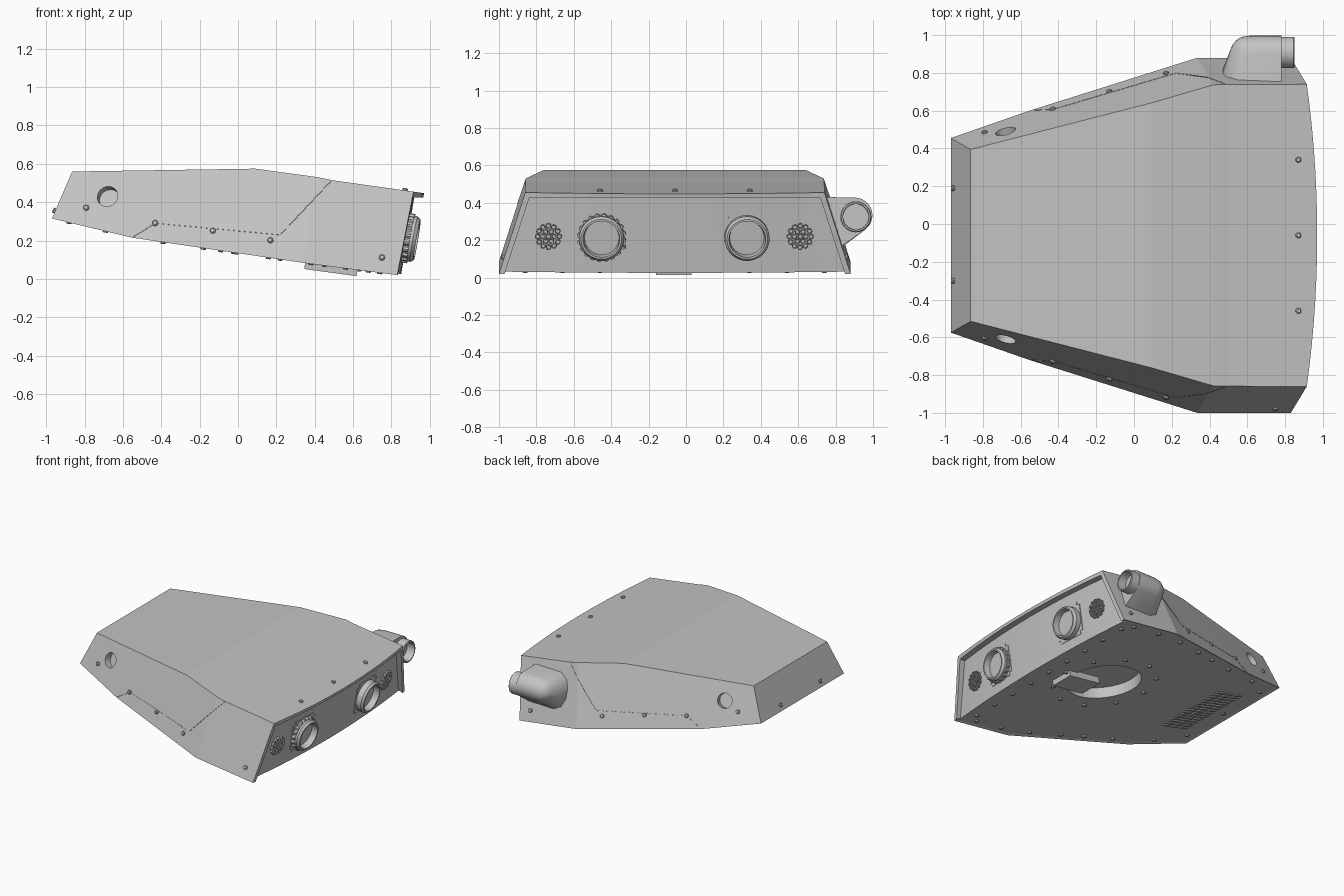
import bpy, bmesh, math
from mathutils import Vector, Matrix

if "Cube" in bpy.data.objects:
    bpy.data.objects.remove(bpy.data.objects["Cube"], do_unlink=True)

grey = bpy.data.materials.new("light_grey")
grey.use_nodes = True
colour = (0.55, 0.55, 0.55, 1)
grey.diffuse_color = colour
next(n for n in grey.node_tree.nodes if n.type == 'BSDF_PRINCIPLED').inputs["Base Color"].default_value = colour

MID = -0.06  # y of the housing's centre line


def finish(bm, name, smooth=False, cutter=False):
    bmesh.ops.remove_doubles(bm, verts=bm.verts, dist=0.0001)
    bmesh.ops.recalc_face_normals(bm, faces=bm.faces)
    me = bpy.data.meshes.new(name)
    bm.to_mesh(me)
    bm.free()
    me.materials.append(grey)
    ob = bpy.data.objects.new(name, me)
    bpy.context.collection.objects.link(ob)
    if smooth:
        bpy.ops.object.select_all(action='DESELECT')
        ob.select_set(True)
        bpy.context.view_layer.objects.active = ob
        bpy.ops.object.shade_smooth_by_angle(angle=math.radians(35))
    if cutter:
        ob.hide_render = True
        ob.hide_set(True)
    return ob


def frame(loc, normal):
    return Matrix.Translation(loc) @ Vector(normal).to_track_quat('Z', 'Y').to_matrix().to_4x4()


def lathe(bm, profile, loc, normal, seg=24, tooth=0.0):
    # revolve (radius, height) points about the normal
    m = frame(loc, normal)
    rings = []
    for r, h in profile:
        ring = []
        for i in range(seg):
            a = math.tau * i / seg
            rr = r * (1 + tooth * ((i // 2) % 2))
            ring.append(bm.verts.new(m @ Vector((rr * math.cos(a), rr * math.sin(a), h))))
        rings.append(ring)
    for a, b in zip(rings, rings[1:]):
        for i in range(seg):
            j = (i + 1) % seg
            bm.faces.new((a[i], a[j], b[j], b[i]))


def box(bm, loc, size, normal=(0, 0, 1), tilt=0.0):
    m = Matrix.Translation(loc) @ Matrix.Rotation(tilt, 4, 'Y')
    bmesh.ops.create_cube(bm, size=1, matrix=m @ Matrix.Diagonal((*size, 1)))


# Surface rules shared by the housing and the fittings
def half_width(x, z):
    rear = 0.515 + 0.2627 * (x + 0.97) - 0.3576 * (z - 0.315)
    front = 0.94 - 0.0412 * (x - 0.335) - 0.3138 * (z - 0.085)
    return min(rear, front)


def side_point(x, z, s):
    return Vector((x, MID + s * half_width(x, z), z))


def under_z(x):
    if x < -0.55:
        return 0.215 - 0.238 * (x + 0.55)
    return 0.085 - (0.144 if x < 0.335 else 0.131) * (x - 0.335)


def panel_x(t, z):
    return 0.80 + 0.17 * (z - 0.02) + 0.05 * (1 - t * t)


# Housing: paired top and bottom corners as (x, z), from back to front
tops = [(-0.865, 0.56), (0.09, 0.575), (0.42, 0.53), (0.49, 0.515), (0.915, 0.455)]
lows = [(-0.97, 0.315), (-0.55, 0.215), (0.335, 0.085), (0.5, 0.063), (0.83, 0.02)]
COLS = 14
bm = bmesh.new()
T = {s: [bm.verts.new(side_point(*p, s)) for p in tops] for s in (-1, 1)}
B = {s: [bm.verts.new(side_point(*p, s)) for p in lows] for s in (-1, 1)}
curve_top, curve_low = [T[-1][4]], [B[-1][4]]
for i in range(1, COLS):
    t = -1 + 2 * i / COLS
    bulge = 0.055 * (1 - t * t)
    curve_top.append(bm.verts.new((0.915 + bulge, MID + 0.80 * t, 0.455 - 0.14 * bulge)))
    curve_low.append(bm.verts.new((0.83 + bulge, MID + 0.94 * t, 0.02 - 0.13 * bulge)))
curve_top.append(T[1][4])
curve_low.append(B[1][4])
under = []
for i in range(4):
    for s in (-1, 1):
        bm.faces.new((T[s][i], T[s][i + 1], B[s][i + 1], B[s][i]))
    if i < 3:
        bm.faces.new((T[-1][i], T[-1][i + 1], T[1][i + 1], T[1][i]))
        under.append(bm.faces.new((B[-1][i], B[1][i], B[1][i + 1], B[-1][i + 1])))
bm.faces.new((T[-1][0], T[1][0], B[1][0], B[-1][0]))
bm.faces.new([T[1][3], T[-1][3]] + curve_top)
under.append(bm.faces.new([B[1][3], B[-1][3]] + curve_low))
for i in range(COLS):
    bm.faces.new((curve_top[i], curve_top[i + 1], curve_low[i + 1], curve_low[i]))
bmesh.ops.recalc_face_normals(bm, faces=bm.faces)
bmesh.ops.inset_region(bm, faces=under, thickness=0.018, depth=-0.008)
housing = finish(bm, "housing")

# Cutter for the recessed, bowed front panel
bm = bmesh.new()
sections = []
for i in range(COLS + 1):
    t = -1 + 2 * i / COLS
    sec = []
    for z, out in ((-0.1, 0), (0.425, 0), (0.425, 0.3), (-0.1, 0.3)):
        w = 0.91 - 0.325 * (z - 0.02)
        sec.append(bm.verts.new((panel_x(t, z) + out, MID + w * t, z)))
    sections.append(sec)
for a, b in zip(sections, sections[1:]):
    for k in range(4):
        bm.faces.new((a[k], a[(k + 1) % 4], b[(k + 1) % 4], b[k]))
bm.faces.new(sections[0])
bm.faces.new(sections[-1])
cutters = [finish(bm, "front_recess_cutter", cutter=True)]

# Cutters for the side ports and the pocket underneath
for s, side in ((-1, "right"), (1, "left")):
    bm = bmesh.new()
    lathe(bm, [(0, -0.05), (0.055, -0.05), (0.055, 0.05), (0, 0.05)],
          side_point(-0.68, 0.43, s), (-0.26, s, 0.36), 32)
    cutters.append(finish(bm, side + "_port_cutter", cutter=True))
bm = bmesh.new()
lathe(bm, [(0, -0.1), (0.27, -0.1), (0.27, 0.09), (0, 0.09)], (0.28, 0, under_z(0.28)), (0.14, 0, 1), 40)
cutters.append(finish(bm, "pocket_cutter", cutter=True))
for c in cutters:
    mod = housing.modifiers.new(c.name, 'BOOLEAN')
    mod.operation, mod.solver, mod.object = 'DIFFERENCE', 'EXACT', c

# Bolts over the sides, roof, back and underside
BOLT = [(0.015, -0.012), (0.015, 0.009), (0.01, 0.013), (0, 0.013)]
bm = bmesh.new()
for s in (-1, 1):
    for x, z in ((-0.79, 0.37), (-0.43, 0.29), (-0.13, 0.25), (0.17, 0.20), (0.75, 0.11)):
        lathe(bm, BOLT, side_point(x, z, s), (-0.26 if x < 0.4 else 0.04, s, 0.34), 10)
for y in (-0.46, -0.06, 0.34):
    lathe(bm, BOLT, (0.87, y, 0.461), (0.14, 0, 1), 10)
for y in (-0.3, 0.19):
    lathe(bm, BOLT, (-0.953, y, 0.355), (-0.92, 0, 0.39), 10)
spots = [(-0.88, k * 0.2) for k in (-2, 0, 2)] + [(0.74, k * 0.2) for k in range(-4, 5)]
for x in (-0.69, -0.39, -0.18, -0.01, 0.22, 0.45, 0.68):
    w = half_width(x, under_z(x)) - 0.07
    spots += [(x, w), (x, -w)]
for k in range(10):
    a = math.tau * k / 10
    spots.append((0.27 + 0.36 * math.cos(a), 0.06 + 0.38 * math.sin(a)))
for x, y in spots:
    lathe(bm, BOLT, (x, MID + y, under_z(x) + 0.006), (-0.14, 0, -1), 10)
finish(bm, "bolts")

# Fine panel seams on both sides
for s, side in ((-1, "right"), (1, "left")):
    cu = bpy.data.curves.new(side + "_seam", 'CURVE')
    cu.dimensions = '3D'
    cu.bevel_depth, cu.bevel_resolution = 0.002, 0
    sp = cu.splines.new('POLY')
    path = [(0.485, 0.51), (0.385, 0.405), (0.22, 0.23), (-0.43, 0.29), (-0.545, 0.22)]
    sp.points.add(len(path) - 1)
    for p, q in zip(sp.points, path):
        p.co = (*side_point(*q, s), 1)
    cu.materials.append(grey)
    bpy.context.collection.objects.link(bpy.data.objects.new(side + "_seam", cu))


# Front fittings: lamp rings on square plates, and round grilles
def on_panel(y, z):
    return Vector((panel_x((y - MID) / 0.85, z), y, z))


def facing(y):
    return Vector((1, 0.12 * (y - MID), -0.17))


for y, toothed in ((-0.45, True), (0.325, False)):
    name = "right_lamp" if toothed else "left_lamp"
    bm = bmesh.new()
    lathe(bm, [(0.12, -0.02), (0.12, 0.045), (0.108, 0.062), (0.098, 0.062), (0.092, 0.015), (0, 0.015)],
          on_panel(y, 0.215), facing(y), 48)
    finish(bm, name + "_ring", True)
    bm = bmesh.new()
    bmesh.ops.create_cube(bm, size=1, matrix=frame(on_panel(y, 0.22), facing(y)) @ Matrix.Diagonal((0.25, 0.25, 0.008, 1)))
    upright = [e for e in bm.edges if abs((e.verts[0].co - e.verts[1].co).length - 0.008) < 0.001]
    bmesh.ops.bevel(bm, geom=upright, offset=0.025, segments=4, affect='EDGES')
    finish(bm, name + "_plate")
    if toothed:
        bm = bmesh.new()
        lathe(bm, [(0.122, -0.01), (0.122, 0.03), (0.11, 0.03)], on_panel(y, 0.215), facing(y), 80, 0.07)
        finish(bm, "knurled_collar")

for y, side in ((-0.735, "right"), (0.61, "left")):
    bm = bmesh.new()
    m = frame(on_panel(y, 0.22), facing(y))
    for count, radius in ((1, 0), (6, 0.03), (12, 0.058)):
        for k in range(count):
            a = math.tau * k / count
            lathe(bm, [(0.015, -0.01), (0.015, 0.014), (0.01, 0.014), (0.01, 0.002), (0, 0.002)],
                  m @ Vector((radius * math.cos(a), radius * math.sin(a), 0)), facing(y), 8)
    finish(bm, side + "_grille")

# Elbow duct on the left wall: rounded outer barrel merged into the wall
bm = bmesh.new()
for x, r in ((0.78, 0.095), (0.61, 0.095), (0.57, 0.088), (0.54, 0.07), (0.52, 0.045)):
    for k in range(28):
        a = math.tau * k / 28
        bm.verts.new((x, 0.902 + r * math.cos(a), 0.333 + r * math.sin(a)))
for x, z in ((0.78, 0.17), (0.78, 0.43), (0.55, 0.43), (0.49, 0.39), (0.47, 0.33), (0.47, 0.26), (0.5, 0.2), (0.56, 0.17)):
    p = side_point(x, z, 1)
    bm.verts.new(p)
    bm.verts.new(p - Vector((0, 0.03, 0)))
hull = bmesh.ops.convex_hull(bm, input=bm.verts)
loose = {g for g in hull["geom_interior"] + hull["geom_unused"] if isinstance(g, bmesh.types.BMVert)}
bmesh.ops.delete(bm, geom=list(loose), context='VERTS')
finish(bm, "elbow_duct", True)
bm = bmesh.new()
lathe(bm, [(0.083, -0.01), (0.083, 0.065), (0.078, 0.07), (0.07, 0.07), (0.068, 0.005), (0, 0.005)],
      (0.78, 0.908, 0.325), (1, 0, 0), 36)
finish(bm, "duct_mouth", True)

# Underside block and rear vent slats
bm = bmesh.new()
box(bm, (0.485, -0.065, 0.058), (0.275, 0.19, 0.05), tilt=0.135)
finish(bm, "underside_block")
bm = bmesh.new()
for row in range(16):
    for col in range(3):
        x = -0.76 + 0.08 * col
        box(bm, (x, -0.36 + 0.04 * row, under_z(x) + 0.007), (0.065, 0.02, 0.014), tilt=0.234)
finish(bm, "vent_slats")
